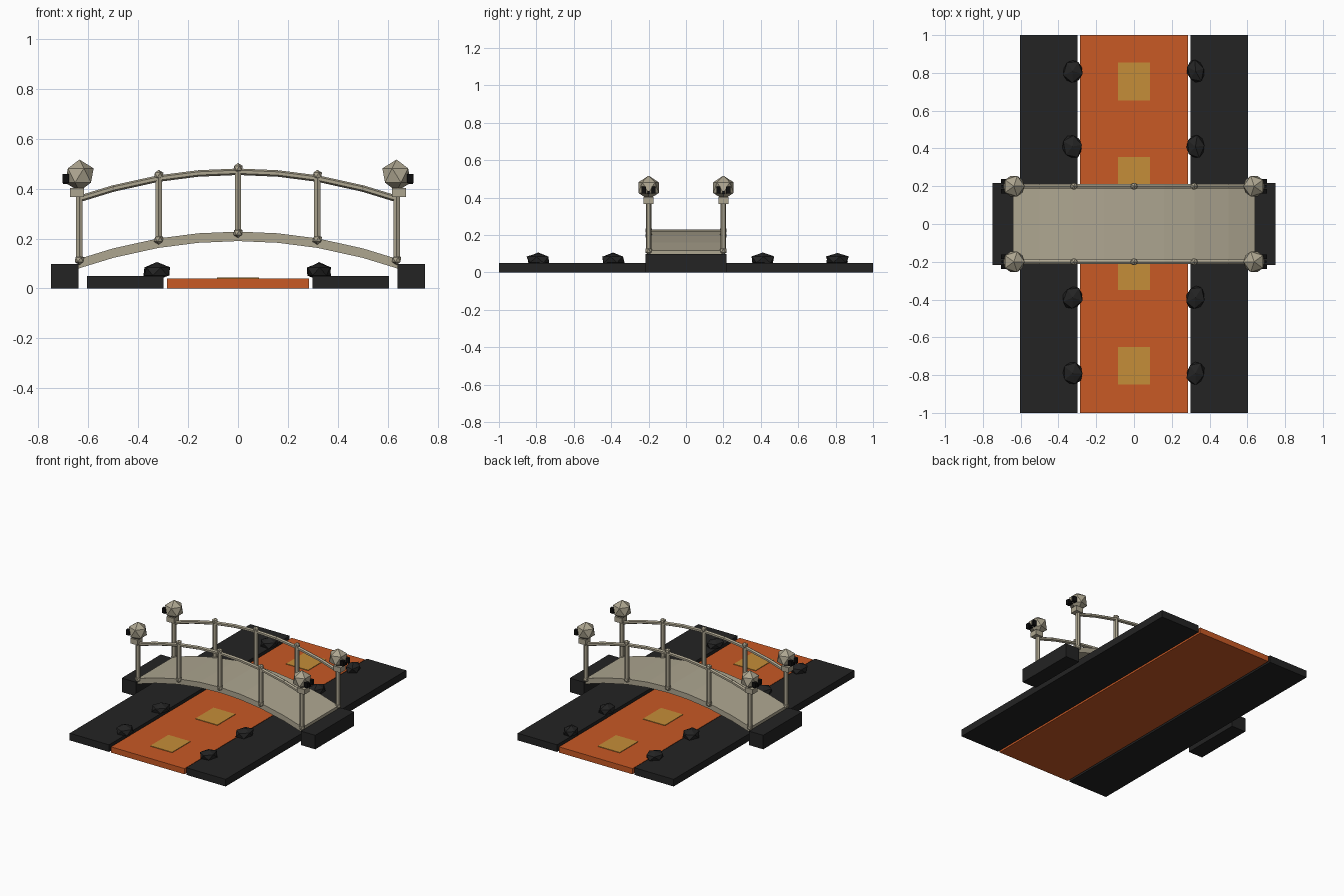
import bpy, bmesh, math, random
from mathutils import Vector

random.seed(4)
cube = bpy.data.objects.get("Cube")
if cube:
    bpy.data.objects.remove(cube, do_unlink=True)


def material(name, rgb):
    m = bpy.data.materials.new(name)
    m.use_nodes = True
    m.diffuse_color = (*rgb, 1)
    m.node_tree.nodes["Principled BSDF"].inputs["Base Color"].default_value = (*rgb, 1)
    return m


BONE = material("bone", (0.42, 0.38, 0.28))
STONE = material("dark stone", (0.017, 0.017, 0.017))
LAVA = material("lava orange", (0.58, 0.1, 0.018))
GOLD = material("glowing gold", (0.56, 0.27, 0.04))
BLACK = material("socket black", (0.004, 0.004, 0.004))


def finish(name, bm, mat):
    bmesh.ops.recalc_face_normals(bm, faces=bm.faces)
    mesh = bpy.data.meshes.new(name)
    bm.to_mesh(mesh)
    bm.free()
    mesh.materials.append(mat)
    obj = bpy.data.objects.new(name, mesh)
    bpy.context.collection.objects.link(obj)
    return obj


def box(name, center, size, mat):
    bm = bmesh.new()
    bmesh.ops.create_cube(bm, size=1)
    bmesh.ops.scale(bm, vec=size, verts=bm.verts)
    bmesh.ops.translate(bm, vec=center, verts=bm.verts)
    return finish(name, bm, mat)


def ball(name, center, scale, mat, turn=0.0, jitter=0.0):
    bm = bmesh.new()
    bmesh.ops.create_icosphere(bm, subdivisions=1, radius=1)
    for v in bm.verts:
        v.co *= 1 + random.uniform(-jitter, jitter)
    obj = finish(name, bm, mat)
    obj.location, obj.scale = center, scale
    obj.rotation_euler.z = turn
    return obj


def rod(name, a, b, radius, mat):
    a, b = Vector(a), Vector(b)
    bm = bmesh.new()
    bmesh.ops.create_cone(bm, cap_ends=True, segments=6, radius1=radius,
                          radius2=radius, depth=(b - a).length)
    obj = finish(name, bm, mat)
    obj.location = (a + b) / 2
    obj.rotation_euler = (b - a).to_track_quat('Z', 'Y').to_euler()
    return obj


def arch(x, crown):
    return crown - 0.11 * (x / 0.64) ** 2


HALF = 0.64
STATIONS = [-HALF, -0.5, -0.32, -0.16, 0, 0.16, 0.32, 0.5, HALF]

# Lava river, glowing patches, banks and abutments
box("lava_river", (0, 0, 0.02), (0.57, 2, 0.04), LAVA)
for i, y in enumerate((-0.75, -0.25, 0.255, 0.755)):
    box(f"lava_patch_{i}", (0, y, 0.04), (0.17, 0.2, 0.008), GOLD)
for side, s in (("left", 1), ("right", -1)):
    box(f"{side}_bank", (s * 0.452, 0, 0.025), (0.305, 2, 0.05), STONE)
    box(f"{side}_abutment", (s * 0.695, 0, 0.049), (0.11, 0.432, 0.098), STONE)
    for i, y in enumerate((-0.79, -0.39, 0.41, 0.81)):
        ball(f"{side}_bank_rock_{i}", (s * 0.325, y, 0.068),
             (0.058 if s < 0 else 0.053, 0.068, 0.036), STONE,
             random.uniform(-0.4, 0.4), 0.07)

# Arched deck: a side profile extruded across the bridge
bm = bmesh.new()
outline = [(x, arch(x, 0.228)) for x in STATIONS]
outline += [(x, arch(x, 0.19)) for x in reversed(STATIONS)]
near = [bm.verts.new((x, -0.2, z)) for x, z in outline]
far = [bm.verts.new((x, 0.2, z)) for x, z in outline]
n, total = len(STATIONS), len(outline)
for i in range(total):
    j = (i + 1) % total
    bm.faces.new((near[i], near[j], far[j], far[i]))
for ring in (near, far):
    for i in range(n - 1):
        bm.faces.new((ring[i], ring[i + 1], ring[total - 2 - i], ring[total - 1 - i]))
finish("bridge_deck", bm, BONE)

# Railings with knuckled posts and skull finials
for row, y in (("front", -0.2), ("back", 0.2)):
    for i in range(n - 1):
        a, b = STATIONS[i], STATIONS[i + 1]
        rod(f"{row}_handrail_{i}", (a, y, arch(a, 0.468)), (b, y, arch(b, 0.468)),
            0.013, BONE)
    for i, x in enumerate((-0.636, -0.318, 0, 0.318, 0.636)):
        low, high = arch(x, 0.224), arch(x, 0.482)
        rod(f"{row}_post_{i}", (x, y, low), (x, y, high), 0.015, BONE)
        ball(f"{row}_post_foot_{i}", (x, y, low), (0.021,) * 3, BONE)
        if abs(x) < 0.6:
            ball(f"{row}_post_knob_{i}", (x, y, high), (0.021,) * 3, BONE)
            continue
        s = math.copysign(1, x)
        ball(f"{row}_skull_{i}", (x, y, 0.453), (0.064,) * 3, BONE,
             math.pi if s > 0 else 0)
        box(f"{row}_skull_jaw_{i}", (x + s * 0.01, y, 0.384), (0.055, 0.055, 0.036), BONE)
        for e in (-1, 1):
            box(f"{row}_skull_socket_{i}_{'near' if e < 0 else 'far'}",
                (x + s * 0.055, y + e * 0.026, 0.44), (0.026, 0.023, 0.036), BLACK)
        box(f"{row}_skull_nose_{i}", (x + s * 0.055, y, 0.427), (0.022, 0.012, 0.016), BLACK)
